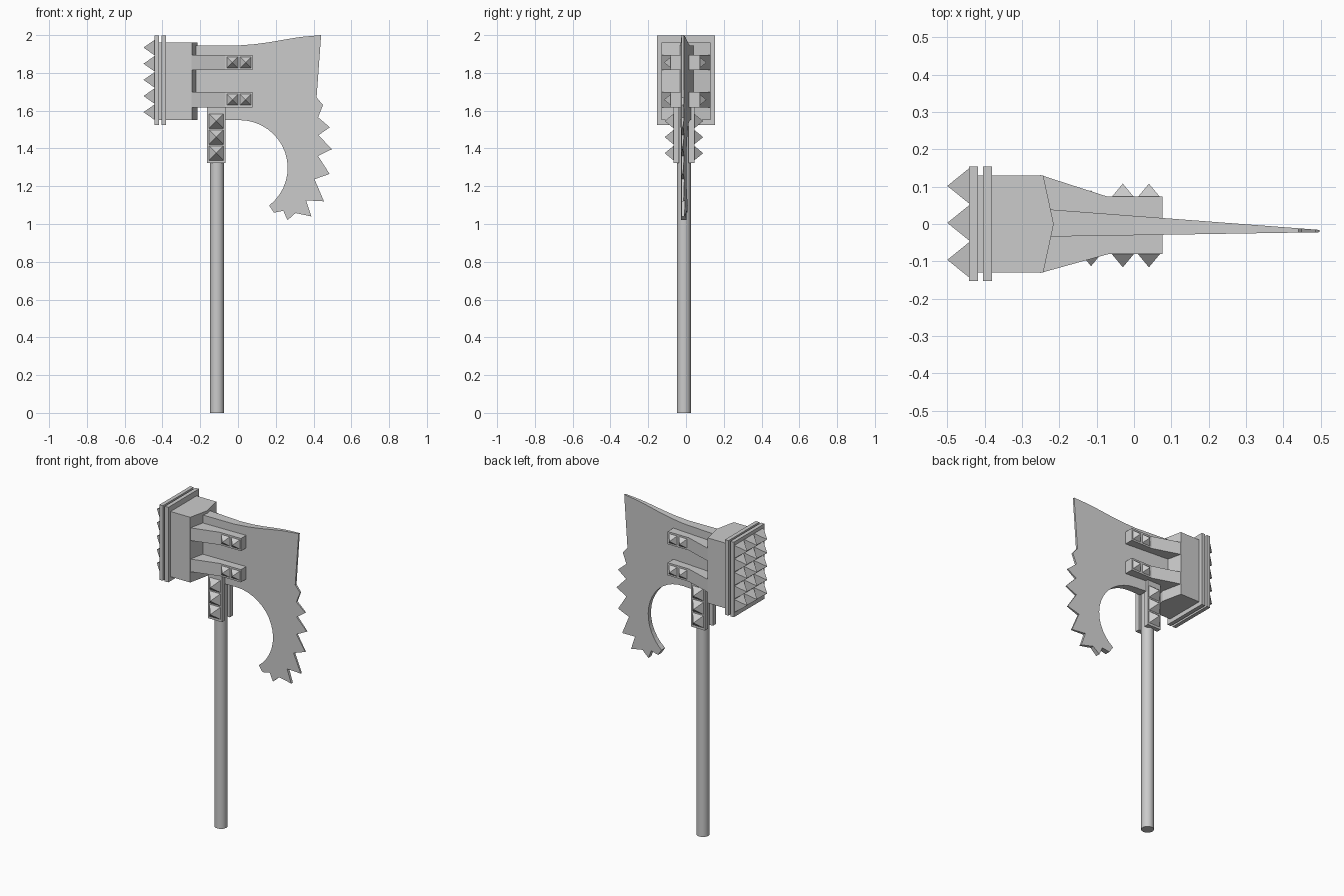
import bpy, bmesh, math
from mathutils import Vector

if "Cube" in bpy.data.objects:
    bpy.data.objects.remove(bpy.data.objects["Cube"])


def add_object(name, bm):
    bmesh.ops.recalc_face_normals(bm, faces=bm.faces)
    mesh = bpy.data.meshes.new(name)
    bm.to_mesh(mesh)
    bm.free()
    ob = bpy.data.objects.new(name, mesh)
    bpy.context.collection.objects.link(ob)
    return ob


def prism(bm, lower, upper):
    """Solid between two matching rings of points."""
    a = [bm.verts.new(p) for p in lower]
    b = [bm.verts.new(p) for p in upper]
    bm.faces.new(a[::-1])
    bm.faces.new(b)
    for i in range(len(a)):
        j = (i + 1) % len(a)
        bm.faces.new((a[i], a[j], b[j], b[i]))


def extrude_z(bm, outline, z0, z1):
    prism(bm, [(x, y, z0) for x, y in outline], [(x, y, z1) for x, y in outline])


def box(bm, x0, x1, y0, y1, z0, z1):
    extrude_z(bm, [(x0, y0), (x1, y0), (x1, y1), (x0, y1)], z0, z1)


def pyramid(bm, centre, u, v, tip):
    """Four-sided stud: u and v are half-size vectors, tip is the height vector."""
    c, u, v, tip = map(Vector, (centre, u, v, tip))
    base = [bm.verts.new(c + p) for p in (-u - v, u - v, u + v, v - u)]
    top = bm.verts.new(c + tip)
    bm.faces.new(base[::-1])
    for i in range(4):
        bm.faces.new((base[i], base[(i + 1) % 4], top))


AX, AY = -0.111, -0.011   # handle axis

# Handle
bpy.ops.mesh.primitive_cylinder_add(vertices=16, radius=0.037, depth=1.62, location=(AX, AY, 0.81))
handle = bpy.context.object
handle.name = "handle"
bpy.ops.object.shade_smooth_by_angle(angle=math.radians(40))

# Blade: straight top, toothed cutting edge, round cut-out below
profile = [(-0.24, 1.945), (0.0, 1.945), (0.09, 1.952), (0.17, 1.963), (0.25, 1.977),
           (0.33, 1.99), (0.44, 2.0), (0.416, 1.67), (0.45, 1.63), (0.424, 1.565),
           (0.486, 1.512), (0.426, 1.47), (0.497, 1.396), (0.424, 1.36), (0.485, 1.265),
           (0.405, 1.237), (0.455, 1.12), (0.36, 1.125), (0.389, 1.04), (0.305, 1.058),
           (0.262, 1.02), (0.24, 1.07), (0.19, 1.06)]
for i in range(17):
    a = math.radians(-52 + 142 * i / 16)
    profile.append((0.008 + 0.255 * math.cos(a), 1.297 + 0.253 * math.sin(a)))
profile += [(-0.07, 1.55), (-0.16, 1.618), (-0.24, 1.618)]


def blade_side(sign):
    pts = []
    for x, z in profile:
        t = (x + 0.24) / 0.74
        pts.append((x, 0.003 - 0.022 * t + sign * (0.037 - 0.034 * t), z))
    return pts


bm = bmesh.new()
prism(bm, blade_side(-1), blade_side(1))
add_object("blade", bm)

# Hammer block with a shallow pointed front
bm = bmesh.new()
extrude_z(bm, [(-0.43, -0.13), (-0.243, -0.13), (-0.215, 0), (-0.243, 0.13), (-0.43, 0.13)], 1.55, 1.962)
add_object("hammer_block", bm)

# Two striking plates
for name, x0, x1 in (("rear_plate", -0.442, -0.418), ("inner_plate", -0.405, -0.38)):
    bm = bmesh.new()
    box(bm, x0, x1, -0.153, 0.154, 1.523, 1.997)
    add_object(name, bm)

# Spikes on the striking face
bm = bmesh.new()
for row in range(5):
    for col in range(3):
        pyramid(bm, (-0.44, -0.096 + 0.099 * col, 1.592 + 0.0855 * row),
                (0, 0.0485, 0), (0, 0, 0.042), (-0.06, 0, 0))
add_object("hammer_spikes", bm)

for side, s in (("front", -1), ("back", 1)):
    # Straps joining the hammer block to the blade
    straps, studs = bmesh.new(), bmesh.new()
    for z in (1.855, 1.658):
        extrude_z(straps, [(-0.25, 0), (-0.25, s * 0.131), (-0.07, -0.004 + s * 0.077),
                           (0.077, -0.004 + s * 0.077), (0.077, 0)], z - 0.04, z + 0.04)
        for x in (-0.03, 0.04):
            pyramid(studs, (x, -0.004 + s * 0.076, z), (0.03, 0, 0), (0, 0, 0.03), (0, s * 0.036, 0))
    add_object(side + "_straps", straps)

    # Socket plate gripping the handle
    bm = bmesh.new()
    y0, y1 = sorted((AY + s * 0.025, AY + s * 0.055))
    box(bm, AX - 0.052, AX + 0.044, y0, y1, 1.322, 1.62)
    add_object(side + "_socket_plate", bm)
    for z in (1.545, 1.46, 1.375):
        pyramid(studs, (AX - 0.004, AY + s * 0.054, z), (0.039, 0, 0), (0, 0, 0.039), (0, s * 0.048, 0))
    add_object(side + "_studs", studs)
